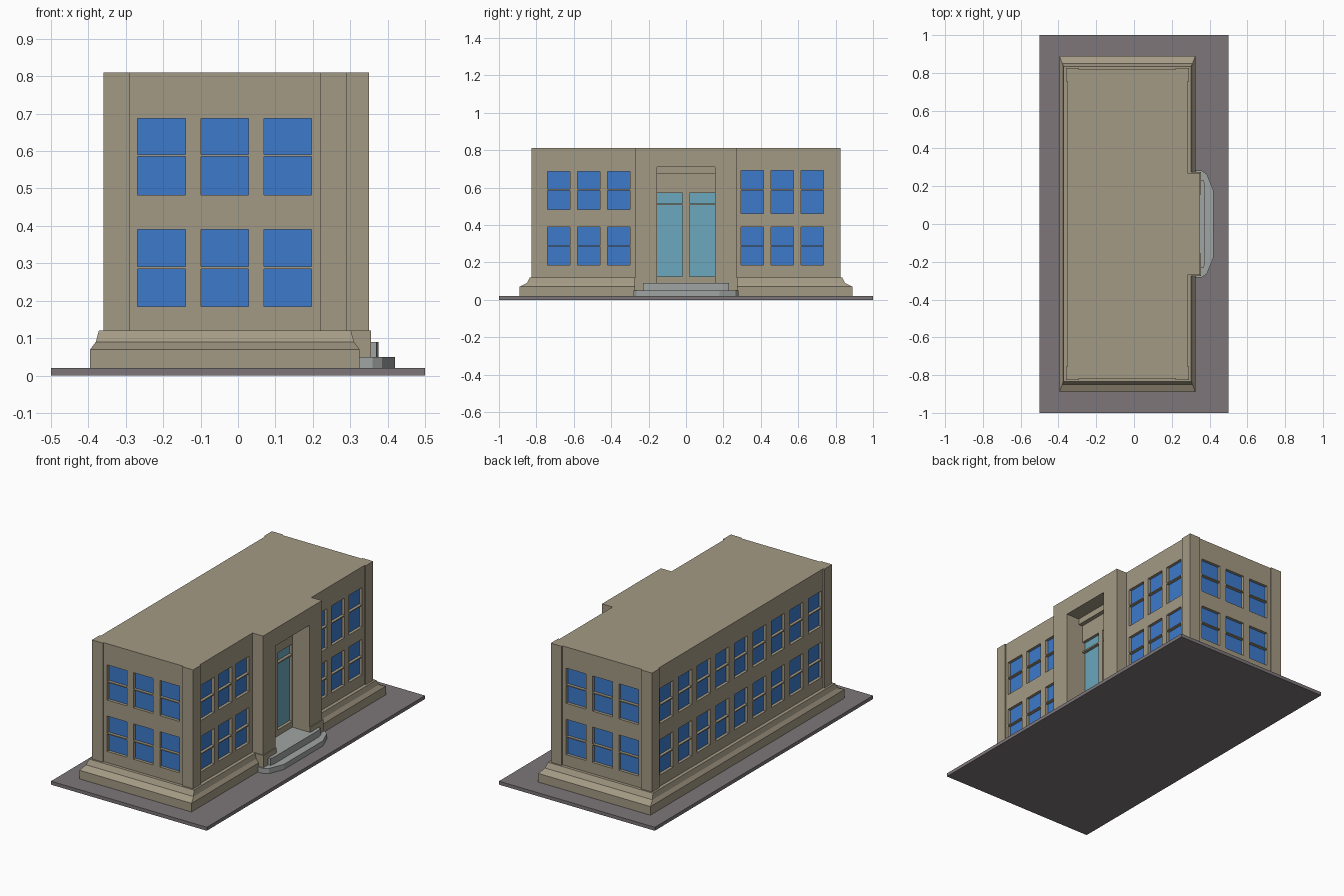
import bpy, bmesh

default = bpy.data.objects.get("Cube")
if default:
    bpy.data.objects.remove(default, do_unlink=True)


def material(name, rgb):
    """Flat material from an 0-255 display colour."""
    lin = [((c / 255 + 0.055) / 1.055) ** 2.4 for c in rgb] + [1]
    m = bpy.data.materials.new(name)
    m.use_nodes = True
    m.diffuse_color = lin
    bsdf = m.node_tree.nodes["Principled BSDF"]
    bsdf.inputs["Base Color"].default_value = lin
    bsdf.inputs["Roughness"].default_value = 0.9
    return m


STONE = material("tan stone", (164, 154, 133))
PAVING = material("grey paving", (125, 118, 121))
STEP = material("pale step stone", (160, 165, 163))
BLUE = material("blue glass", (60, 122, 203))
TEAL = material("teal door glass", (107, 168, 190))


def finish(name, bm, mat):
    bmesh.ops.recalc_face_normals(bm, faces=bm.faces)
    mesh = bpy.data.meshes.new(name)
    bm.to_mesh(mesh)
    bm.free()
    mesh.materials.append(mat)
    ob = bpy.data.objects.new(name, mesh)
    bpy.context.collection.objects.link(ob)
    return ob


def loft(bm, rings):
    """Closed solid through matching rings of points, bottom to top."""
    loops = [[bm.verts.new(p) for p in ring] for ring in rings]
    n = len(loops[0])
    for low, high in zip(loops, loops[1:]):
        for i in range(n):
            j = (i + 1) % n
            bm.faces.new((low[i], low[j], high[j], high[i]))
    bm.faces.new(loops[0][::-1])
    bm.faces.new(loops[-1])


def rect(x0, x1, y0, y1, z):
    return [(x0, y0, z), (x1, y0, z), (x1, y1, z), (x0, y1, z)]


def boxes(name, mat, items):
    bm = bmesh.new()
    for x0, x1, y0, y1, z0, z1 in items:
        loft(bm, [rect(x0, x1, y0, y1, z0), rect(x0, x1, y0, y1, z1)])
    return finish(name, bm, mat)


def prism(name, mat, half, z0, z1):
    """Extrude a footprint given for +y and mirrored across y = 0."""
    outline = half + [(x, -y) for x, y in reversed(half)]
    bm = bmesh.new()
    loft(bm, [[(x, y, z) for x, y in outline] for z in (z0, z1)])
    return finish(name, bm, mat)


def cut(target, cutter):
    cutter.hide_render = True
    mod = target.modifiers.new("cut", 'BOOLEAN')
    mod.operation, mod.solver, mod.object = 'DIFFERENCE', 'EXACT', cutter
    bpy.context.view_layer.objects.active = target
    bpy.ops.object.modifier_apply(modifier=mod.name)


# Ground slab
boxes("ground_slab", PAVING, [(-0.5, 0.5, -1, 1, 0, 0.02)])

# Main walls: corner pilasters, set-back wall panels, entrance block
L, R, E, P, D = -0.36, 0.29, 0.825, 0.07, 0.008
walls = prism("building_walls", STONE, [
    (0.35, 0.27), (R - D, 0.27), (R - D, E - P), (R, E - P), (R, E),
    (R - P, E), (R - P, E - D), (L + P, E - D), (L + P, E), (L, E),
    (L, E - P), (L + D, E - P)], 0.02, 0.81)

# Stepped plinth
bm = bmesh.new()
loft(bm, [rect(L - dx, R + dx, -E - dy, E + dy, z) for dx, dy, z in
          [(0.035, 0.065, 0.02), (0.035, 0.065, 0.07),
           (0.02, 0.025, 0.09), (0.012, 0.01, 0.12)]])
plinth = finish("plinth", bm, STONE)

# Entrance niche
NICHE = 0.24
niche = boxes("niche_cutter", STONE, [(NICHE, 0.5, -0.155, 0.155, 0.085, 0.71)])
cut(walls, niche)
cut(plinth, niche)
bpy.data.objects.remove(niche, do_unlink=True)
boxes("niche_lintel", STONE, [(NICHE - 0.01, NICHE + 0.025, -0.156, 0.156, 0.675, 0.712)])
boxes("entrance_bases", STONE, [(0.3, 0.355, min(s * 0.155, s * 0.275), max(s * 0.155, s * 0.275),
                                 0.04, 0.12) for s in (-1, 1)])


def opening(axis, wall, sign, u0, u1, z0, z1, outer, inner):
    """Box around a wall plane, from outer (in front) to inner (behind)."""
    a, b = sorted((wall + sign * outer, wall - sign * inner))
    return (a, b, u0, u1, z0, z1) if axis == 'x' else (u0, u1, a, b, z0, z1)


def sash(z0, z1, split):
    return [(z0, split - 0.003), (split + 0.003, z1)]


# Window layout on all four sides: wall plane, first edge, width, pitch, count
LOW, HIGH = sash(0.185, 0.39, 0.288), sash(0.483, 0.687, 0.588)
TALL = sash(0.46, 0.69, 0.588)
groups = [
    ('y', -E + D, -1, -0.268, 0.127, 0.169, 3, LOW + HIGH),
    ('y', E - D, 1, -0.268, 0.127, 0.169, 3, LOW + HIGH),
    ('x', R - D, 1, -0.74, 0.12, 0.16, 3, LOW + HIGH),
    ('x', R - D, 1, 0.295, 0.12, 0.16, 3, LOW + TALL),
    ('x', L + D, -1, -0.74, 0.12, 0.17, 9, LOW + HIGH),
]
windows = [(ax, w, s, u + i * pitch, u + i * pitch + width, z0, z1)
           for ax, w, s, u, width, pitch, n, rows in groups
           for i in range(n) for z0, z1 in rows]
doors = [('x', NICHE, 1, y, y + 0.136, z0, z1)
         for y in (-0.154, 0.018) for z0, z1 in [(0.125, 0.506), (0.514, 0.572)]]

# Cut the openings and set the glass in them
DEPTH = 0.02
cutter = boxes("opening_cutter", STONE, [opening(*o, 0.01, DEPTH) for o in windows + doors])
cut(walls, cutter)
bpy.data.objects.remove(cutter, do_unlink=True)
boxes("window_panes", BLUE, [opening(*o, 0.003 - DEPTH, DEPTH + 0.002) for o in windows])
boxes("door_panes", TEAL, [opening(*o, 0.003 - DEPTH, DEPTH + 0.002) for o in doors])

# Entrance steps with clipped corners, and the landing in the niche
prism("lower_step", STEP, [(0.42, 0.18), (0.385, 0.265), (0.36, 0.282), (0.3, 0.282)], 0.02, 0.05)
prism("upper_step", STEP, [(0.375, 0.205), (0.37, 0.23), (0.345, 0.23)], 0.05, 0.09)
boxes("landing", STEP, [(NICHE - 0.01, 0.36, -0.156, 0.156, 0.03, 0.09)])
